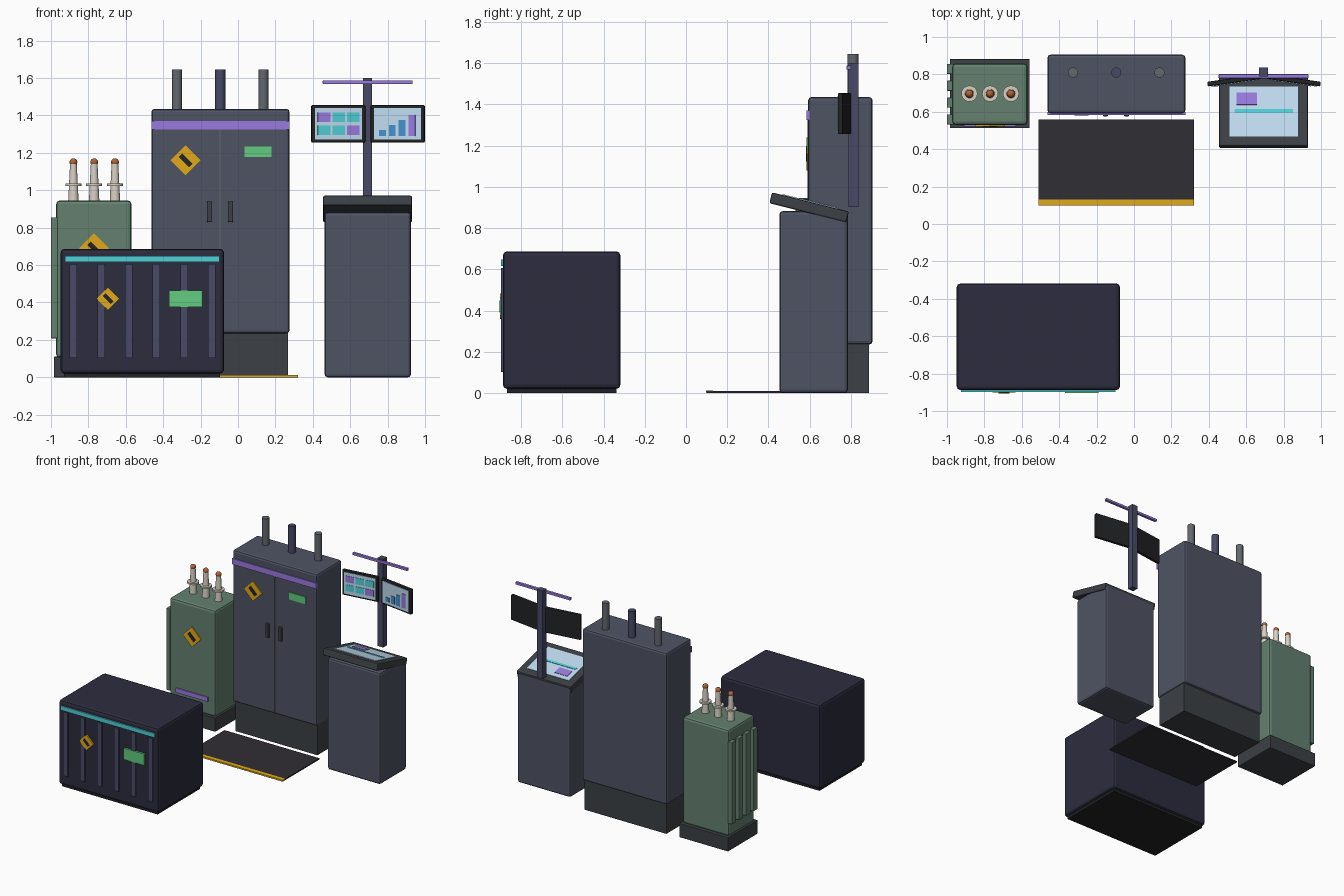
import bpy, bmesh
from math import radians, sqrt
from mathutils import Matrix, Vector

if "Cube" in bpy.data.objects:
    bpy.data.objects.remove(bpy.data.objects["Cube"])

I = Matrix.Identity(4)
MATS = {}


def mat(name, hexcol):
    c = [int(hexcol[i:i + 2], 16) / 255 for i in (0, 2, 4)]
    c = [v / 12.92 if v <= 0.04045 else ((v + 0.055) / 1.055) ** 2.4 for v in c]
    m = bpy.data.materials.new(name)
    m.diffuse_color = (*c, 1)
    m.use_nodes = True
    m.node_tree.nodes["Principled BSDF"].inputs["Base Color"].default_value = m.diffuse_color
    MATS[name] = m


for n, h in dict(steel="4f5464", dark="3c4045", black="222326", navy="2c2c3e", slate="484a66",
                 green="64806f", rubber="302e33", yellow="e0aa18", purple="9a7ae0",
                 cyan="50d0d8", label="62cc80", screen="c0dcf0", blue="4490cc",
                 ceramic="d8d0c4", copper="b06438", grey="64686e").items():
    mat(n, h)


def finish(name, bm, m, M=I):
    me = bpy.data.meshes.new(name)
    bm.to_mesh(me)
    bm.free()
    o = bpy.data.objects.new(name, me)
    bpy.context.collection.objects.link(o)
    me.materials.append(MATS[m])
    o.matrix_world = M
    return o


def box(name, x, y, z, m, bevel=0, M=I):
    """Box from (min, max) ranges, optionally bevelled, in the frame M."""
    lo, hi = Vector((x[0], y[0], z[0])), Vector((x[1], y[1], z[1]))
    bm = bmesh.new()
    bmesh.ops.create_cube(bm, size=1, matrix=Matrix.Diagonal((*(hi - lo), 1)))
    if bevel:
        bmesh.ops.bevel(bm, geom=bm.edges[:], offset=bevel, segments=2,
                        profile=0.5, affect='EDGES')
    return finish(name, bm, m, M @ Matrix.Translation((lo + hi) / 2))


def cyl(name, x, y, z, r, m, r2=None, M=I, seg=20):
    bm = bmesh.new()
    bmesh.ops.create_cone(bm, cap_ends=True, segments=seg, radius1=r,
                          radius2=r if r2 is None else r2, depth=z[1] - z[0])
    o = finish(name, bm, m, M @ Matrix.Translation((x, y, (z[0] + z[1]) / 2)))
    for p in o.data.polygons:
        p.use_smooth = len(p.vertices) == 4
    return o


def hazard_sign(name, x, y, z, half):
    M = Matrix.Translation((x, y, z)) @ Matrix.Rotation(radians(45), 4, 'Y')
    s = half / sqrt(2)
    box(name + "_plate", (-s, s), (-.008, .004), (-s, s), "yellow", 0, M)
    box(name + "_bar", (-s * .68, s * .68), (-.011, 0), (-s * .24, s * .24), "black", 0, M)


# Tall switch cabinet
box("cabinet_plinth", (-.45, .267), (.61, .888), (0, .25), "dark")
box("cabinet_body", (-.463, .275), (.592, .905), (.235, 1.435), "steel", .016)
box("cabinet_band", (-.463, .275), (.584, .60), (1.325, 1.37), "purple")
box("cabinet_door_seam", (-.098, -.093), (.589, .60), (.25, 1.325), "grey")
for side in (-1, 1):
    cx = -.096 + side * .056
    box("door_handle", (cx - .014, cx + .014), (.575, .60), (.83, .94), "dark", .005)
hazard_sign("cabinet_sign", -.28, .592, 1.16, .08)
box("cabinet_label", (.035, .18), (.586, .60), (1.178, 1.235), "label")
for cx, m in ((-.326, "grey"), (-.095, "slate"), (.136, "grey")):
    cyl("cabinet_conduit", cx, .81, (1.42, 1.645), .027, m)

# Transformer with fins and bushings
box("transformer_plinth", (-.985, -.558), (.513, .882), (0, .11), "dark", .004)
box("transformer_tank", (-.972, -.57), (.53, .858), (.105, .945), "green", .018)
for i in range(4):
    cy = .559 + i * .09
    box("cooling_fin", (-1, -.965), (cy - .027, cy + .027), (.208, .855), "green", .004)
hazard_sign("transformer_sign", -.77, .53, .69, .08)
box("transformer_strip", (-.91, -.63), (.522, .54), (.215, .25), "purple")
for cx in (-.88, -.769, -.658):
    cyl("bushing_insulator", cx, .697, (.94, 1.14), .028, "ceramic", .018)
    cyl("bushing_shed", cx, .697, (1.023, 1.036), .043, "ceramic")
    bm = bmesh.new()
    bmesh.ops.create_uvsphere(bm, u_segments=16, v_segments=10, radius=.021)
    cap = finish("bushing_terminal", bm, "copper", Matrix.Translation((cx, .697, 1.15)))
    for p in cap.data.polygons:
        p.use_smooth = True

# Battery chest
box("chest_base", (-.93, -.095), (-.868, -.338), (0, .03), "black")
box("chest_body", (-.948, -.075), (-.888, -.318), (.02, .687), "navy", .02)
box("chest_light_strip", (-.925, -.1), (-.898, -.88), (.615, .648), "cyan")
for i in range(6):
    cx = -.88 + i * .148
    box("chest_rib", (cx - .02, cx + .02), (-.898, -.88), (.103, .605), "slate")
hazard_sign("chest_sign", -.695, -.894, .42, .062)
box("chest_label", (-.37, -.19), (-.903, -.88), (.375, .465), "label")

# Floor mat
box("floor_mat", (-.51, .32), (.1, .56), (0, .01), "rubber")
box("mat_edge_stripe", (-.51, .32), (.098, .13), (.002, .013), "yellow")

# Console pedestal and tilted desk
box("console_pedestal", (.463, .925), (.453, .785), (0, .882), "steel", .016)
D = Matrix.Translation((.693, .597, .9)) @ Matrix.Rotation(radians(-14), 4, 'X')
box("console_desk", (-.238, .238), (-.192, .192), (-.027, .027), "dark", .008, D)
box("desk_screen", (-.183, .183), (-.14, .136), (.02, .031), "screen", 0, D)
box("desk_screen_tile", (-.145, -.035), (.034, .1), (.028, .034), "purple", 0, D)
box("desk_screen_line", (-.157, .157), (-.011, .009), (.028, .034), "cyan", 0, D)

# Monitor mast
box("monitor_pole", (.669, .717), (.789, .836), (.903, 1.6), "slate")
box("pole_crossbar", (.453, .933), (.779, .801), (1.568, 1.587), "purple", .003)

# Two angled monitors
for side, label in ((-1, "left"), (1, "right")):
    M = Matrix.Translation((.695 + side * .159, .768, 1.355)) @ \
        Matrix.Rotation(radians(-8 * side), 4, 'Z')
    box(label + "_monitor", (-.145, .145), (-.0125, .0125), (-.1, .1), "black", .006, M)
    box(label + "_screen", (-.127, .127), (-.016, 0), (-.085, .085), "screen", 0, M)
    if side < 0:
        for r in range(2):
            for c in range(3):
                x, z = (c - 1) * .079, .035 - r * .07
                m = "purple" if (r, c) in ((0, 0), (1, 2)) else "cyan"
                box("screen_tile", (x - .034, x + .034), (-.019, 0), (z - .025, z + .025), m, 0, M)
    else:
        for i, h in enumerate((.033, .06, .086, .112)):
            x = -.08 + i * .053
            box("chart_bar", (x - .018, x + .018), (-.019, 0), (-.065, -.065 + h),
                "purple" if i == 3 else "blue", 0, M)
